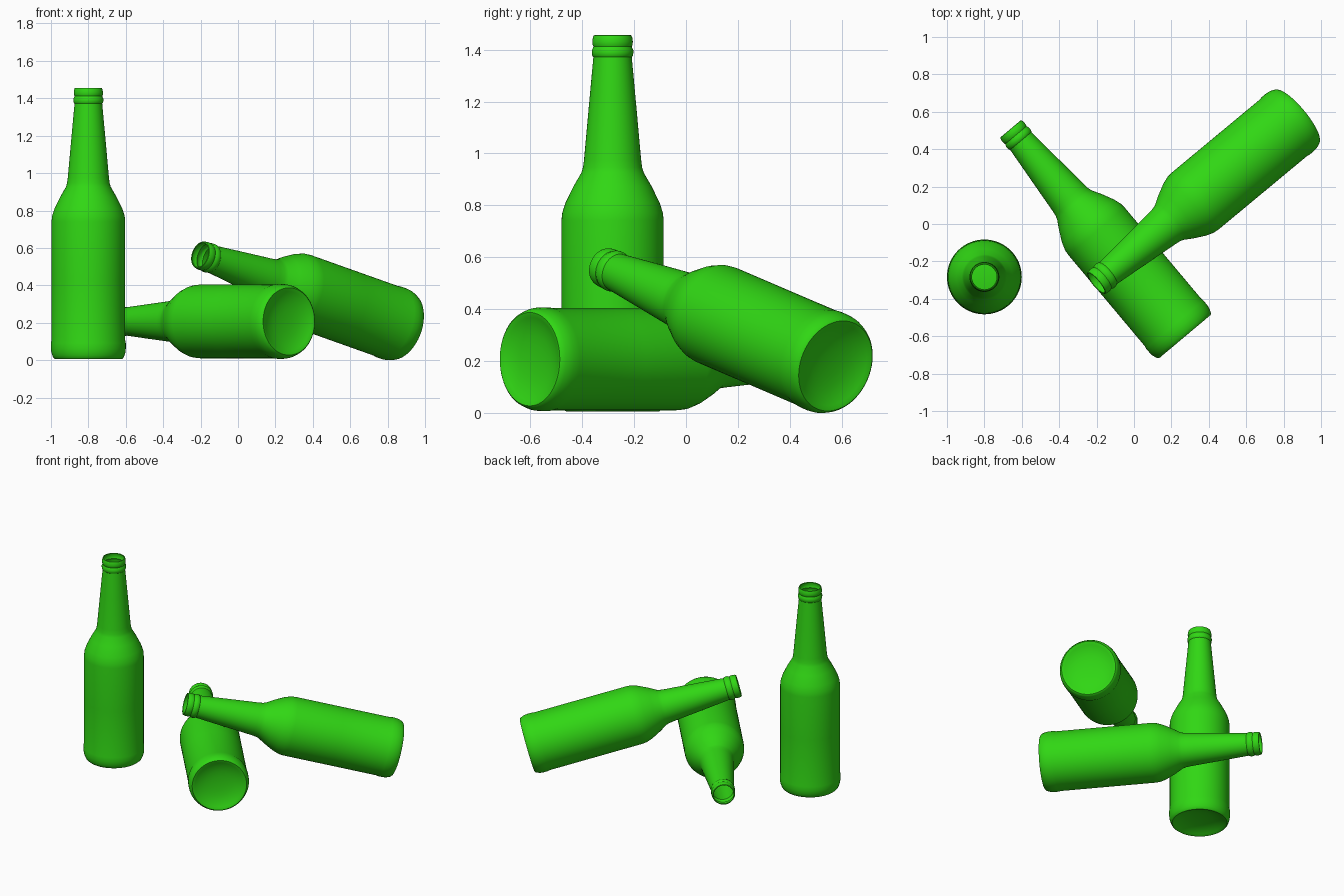
import bpy, bmesh
from math import sin, cos, pi, radians
from mathutils import Vector

if "Cube" in bpy.data.objects:
    bpy.data.objects.remove(bpy.data.objects["Cube"])

SIDES = 64
# (radius, height) from the hollow base up to the inner edge of the lip
PROFILE = [
    (0.05, 0.033), (0.09, 0.029), (0.13, 0.020), (0.16, 0.008),
    (0.172, 0.002), (0.180, 0.0), (0.187, 0.006), (0.193, 0.020),
    (0.198, 0.036), (0.200, 0.055), (0.200, 0.085), (0.197, 0.100),
    (0.197, 0.42), (0.197, 0.735), (0.194, 0.765), (0.181, 0.805),
    (0.150, 0.868), (0.120, 0.920), (0.114, 0.940), (0.110, 0.970),
    (0.092, 1.17), (0.074, 1.365), (0.078, 1.370), (0.080, 1.380),
    (0.080, 1.392), (0.076, 1.400), (0.074, 1.406), (0.077, 1.413),
    (0.078, 1.425), (0.076, 1.440), (0.073, 1.448), (0.069, 1.450),
    (0.066, 1.447),
]

glass = bpy.data.materials.new("green_glass")
glass.diffuse_color = (0.03, 0.68, 0.007, 1)
glass.use_nodes = True
glass.node_tree.nodes["Principled BSDF"].inputs["Base Color"].default_value = glass.diffuse_color


def bottle_mesh():
    bm = bmesh.new()
    rings = [[bm.verts.new((r * cos(2 * pi * i / SIDES), r * sin(2 * pi * i / SIDES), z))
              for i in range(SIDES)] for r, z in PROFILE]
    centre = bm.verts.new((0, 0, 0.035))
    for i in range(SIDES):
        j = (i + 1) % SIDES
        bm.faces.new((centre, rings[0][j], rings[0][i]))
        for a, b in zip(rings, rings[1:]):
            bm.faces.new((a[i], a[j], b[j], b[i]))
    mesh = bpy.data.meshes.new("bottle")
    bm.to_mesh(mesh)
    bm.free()
    mesh.materials.append(glass)
    return mesh


def place_bottle(name, base, heading, tilt):
    """Stand the base at a point, with the neck aimed by heading and tilt in degrees."""
    h, t = radians(heading), radians(tilt)
    axis = Vector((cos(t) * cos(h), cos(t) * sin(h), sin(t)))
    obj = bpy.data.objects.new(name, bottle_mesh())
    bpy.context.collection.objects.link(obj)
    obj.location = base
    obj.rotation_euler = Vector((0, 0, 1)).rotation_difference(axis).to_euler()
    bpy.ops.object.select_all(action='DESELECT')
    obj.select_set(True)
    bpy.context.view_layer.objects.active = obj
    bpy.ops.object.shade_smooth_by_angle(angle=radians(40))


# Upright bottle, bottle flat on the ground, and one leaning on it
place_bottle("standing_bottle", (-0.80, -0.283, 0.006), 0, 90)
place_bottle("lying_bottle", (0.272, -0.602, 0.207), 130, 0)
place_bottle("leaning_bottle", (0.873, 0.576, 0.181), 219.7, 15.3)
